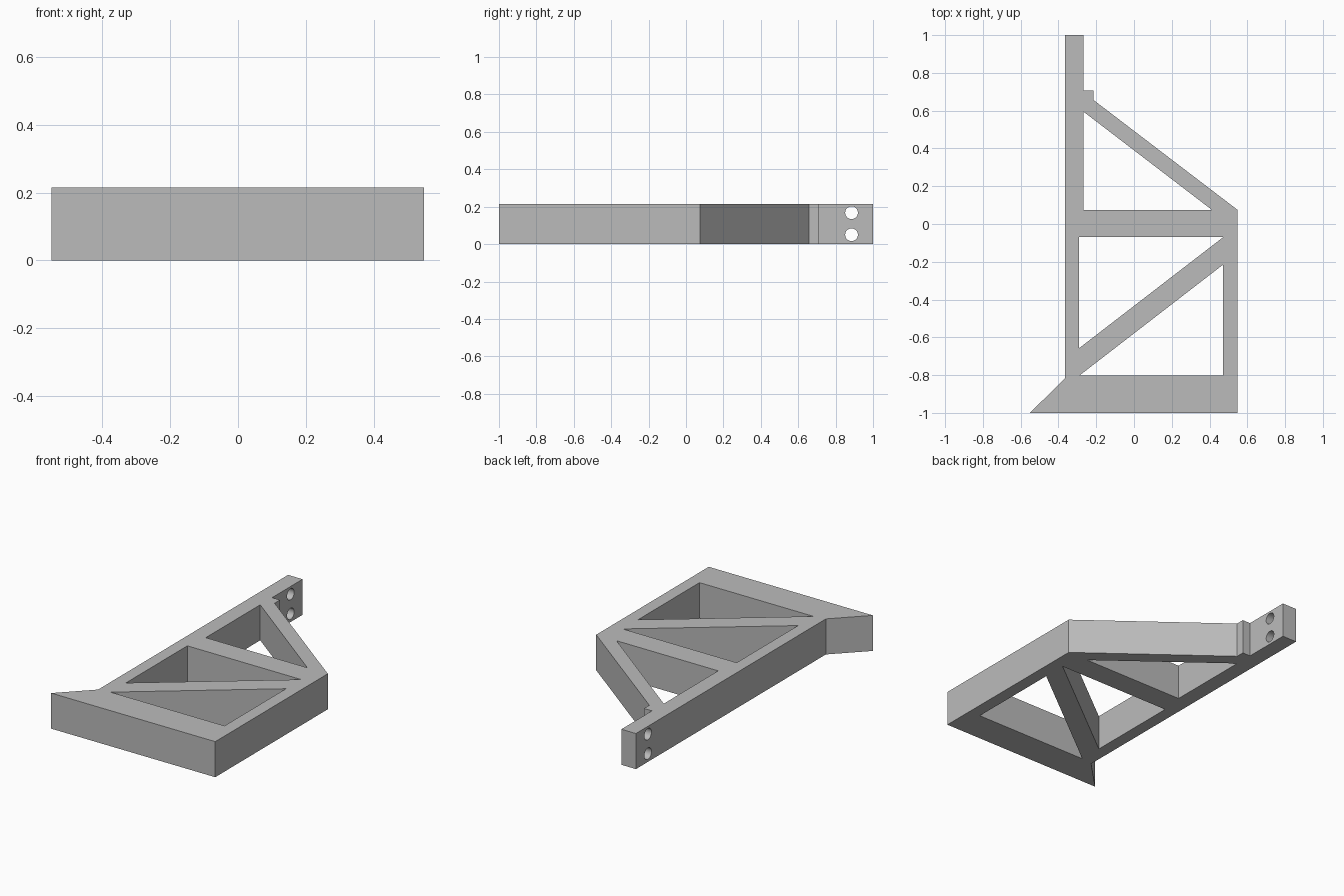
import bpy, bmesh
from mathutils import Matrix, Vector

if "Cube" in bpy.data.objects:
    bpy.data.objects.remove(bpy.data.objects["Cube"])

HEIGHT = 0.215

# Single grey material
grey = bpy.data.materials.new("plain grey")
grey.use_nodes = True
colour = (0.5, 0.5, 0.5, 1)
grey.diffuse_color = colour
grey.node_tree.nodes["Principled BSDF"].inputs["Base Color"].default_value = colour


def new_object(name, bm):
    bmesh.ops.recalc_face_normals(bm, faces=bm.faces)
    mesh = bpy.data.meshes.new(name)
    bm.to_mesh(mesh)
    bm.free()
    mesh.materials.append(grey)
    obj = bpy.data.objects.new(name, mesh)
    bpy.context.collection.objects.link(obj)
    return obj


def prism(name, outline, z0, z1):
    """Extrude a plan outline straight up from z0 to z1."""
    bm = bmesh.new()
    face = bm.faces.new([bm.verts.new((x, y, z0)) for x, y in outline])
    grown = bmesh.ops.extrude_face_region(bm, geom=[face])["geom"]
    bmesh.ops.translate(bm, vec=Vector((0, 0, z1 - z0)),
                        verts=[v for v in grown if isinstance(v, bmesh.types.BMVert)])
    return new_object(name, bm)


def bolt_hole(name, y, z):
    """Cylinder cutter lying along x through the arm."""
    bm = bmesh.new()
    bmesh.ops.create_cone(bm, cap_ends=True, segments=32, radius1=0.034, radius2=0.034, depth=0.3,
                          matrix=Matrix.Translation((-0.32, y, z)) @ Matrix.Rotation(1.5707963, 4, "Y"))
    return new_object(name, bm)


def cut(target, cutter):
    mod = target.modifiers.new(cutter.name, "BOOLEAN")
    mod.operation = "DIFFERENCE"
    mod.solver = "EXACT"
    mod.object = cutter
    bpy.context.view_layer.objects.active = target
    bpy.ops.object.modifier_apply(modifier=mod.name)
    bpy.data.objects.remove(cutter)


# Bracket body: foot with pointed toe, upright, sloped brace and mounting arm
bracket = prism("truss_bracket", [
    (-0.55, -1), (0.548, -1), (0.548, 0.075), (-0.215, 0.657), (-0.215, 0.708),
    (-0.268, 0.708), (-0.268, 1), (-0.365, 1), (-0.365, -0.815)], 0, HEIGHT)

# Triangular openings between the struts
openings = {
    "upper_opening": [(-0.268, 0.595), (-0.268, 0.075), (0.412, 0.075)],
    "middle_opening": [(-0.29, -0.07), (-0.29, -0.657), (0.472, -0.07)],
    "lower_opening": [(0.472, -0.215), (0.472, -0.803), (-0.29, -0.803)],
}
for name, corners in openings.items():
    cut(bracket, prism(name, corners, -0.1, HEIGHT + 0.1))

# Two bolt holes through the mounting arm
for z in (0.05, 0.168):
    cut(bracket, bolt_hole("bolt_hole", 0.885, z))

# Flat struts with smooth bolt-hole walls
bpy.ops.object.select_all(action="DESELECT")
bracket.select_set(True)
bpy.context.view_layer.objects.active = bracket
bpy.ops.object.shade_smooth_by_angle(angle=0.5)
